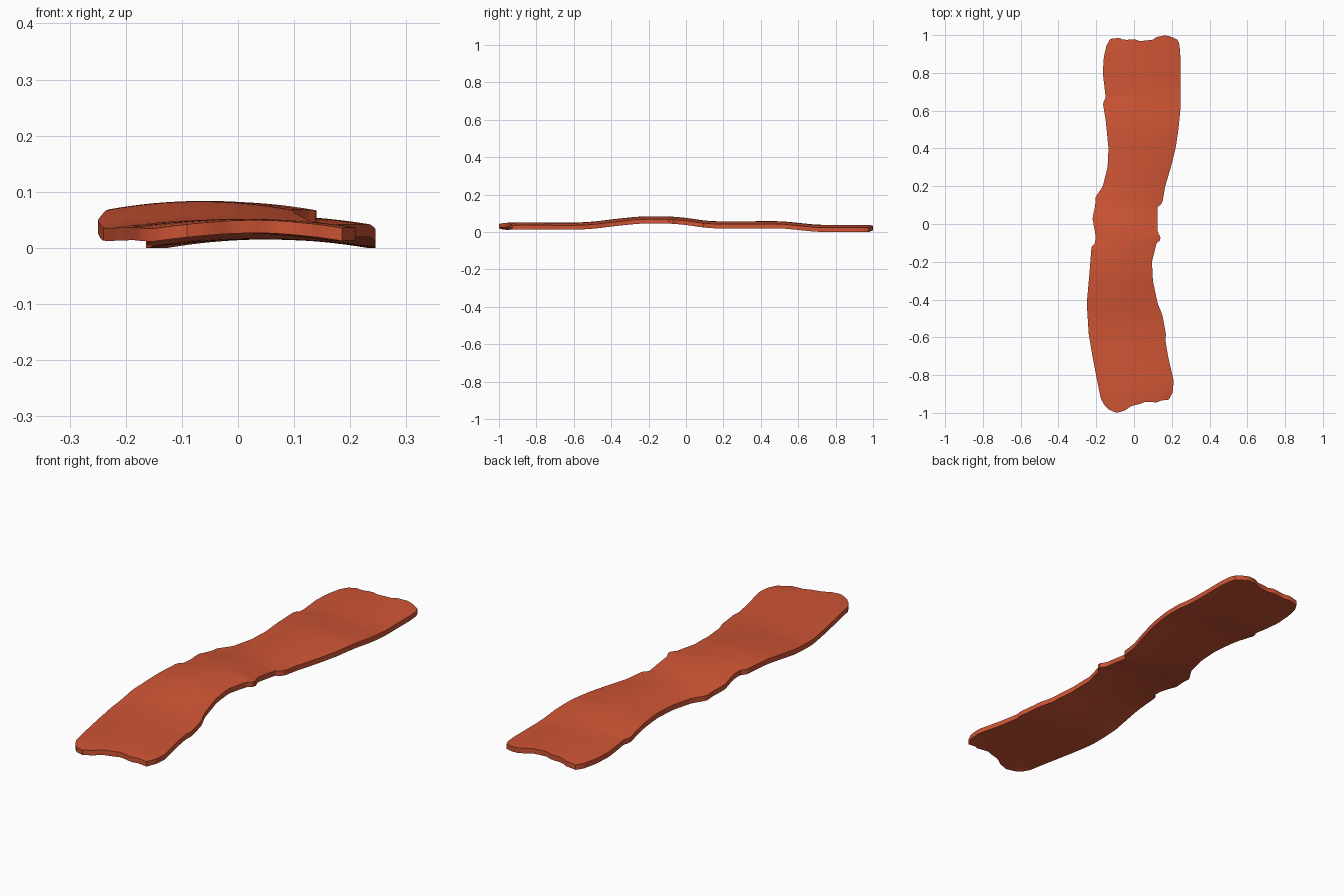
import bpy
import bmesh
from mathutils import Vector

default_cube = bpy.data.objects.get("Cube")
if default_cube:
    bpy.data.objects.remove(default_cube, do_unlink=True)

ROWS, COLUMNS = 120, 16
THICKNESS, CROWN = 0.023, 0.015
FRONT, BACK, END_FADE = -0.95, 0.97, 0.12

# Side outlines, as (y, x)
left_edge = [(-.95, -.155), (-.92, -.175), (-.83, -.195), (-.7, -.22), (-.58, -.24),
             (-.42, -.25), (-.25, -.235), (-.12, -.225), (-.1, -.205), (-.05, -.205),
             (.03, -.22), (.1, -.205), (.14, -.205), (.2, -.165), (.3, -.14), (.4, -.135),
             (.55, -.15), (.64, -.165), (.67, -.15), (.8, -.165), (.88, -.16),
             (.94, -.145), (.97, -.125)]
right_edge = [(-.95, .185), (-.9, .205), (-.83, .21), (-.7, .18), (-.61, .165),
              (-.59, .17), (-.48, .15), (-.42, .125), (-.3, .1), (-.2, .095),
              (-.1, .12), (-.08, .145), (-.04, .125), (.09, .125), (.11, .15),
              (.2, .165), (.3, .195), (.4, .22), (.5, .235), (.6, .245),
              (.9, .245), (.95, .24), (.97, .23)]

# Ragged ends, as (x, y)
front_end = [(-.155, -.96), (-.13, -.985), (-.09, -1), (-.04, -.985), (-.02, -.965),
             (.04, -.95), (.06, -.94), (.12, -.945), (.14, -.935), (.185, -.93)]
back_end = [(-.125, .98), (-.08, .985), (-.05, .973), (0, .98), (.03, .968), (.1, .975),
            (.12, .99), (.17, 1), (.2, .99), (.23, .975)]

# Height of the upper surface along the strip, as (y, z)
wave = [(-1, .047), (-.9, .052), (-.6, .05), (-.5, .054), (-.4, .067), (-.25, .083),
        (-.1, .084), (0, .076), (.1, .06), (.18, .056), (.5, .058), (.58, .051),
        (.7, .038), (1, .038)]


def sample(points, t):
    """Straight-line interpolation through a list of points."""
    if t <= points[0][0]:
        return points[0][1]
    for (a, va), (b, vb) in zip(points, points[1:]):
        if t <= b:
            return va + (vb - va) * (t - a) / (b - a)
    return points[-1][1]


def soft_wave(y):
    """Average nearby heights so the ripples flow smoothly."""
    return sum(sample(wave, y + step * .02) for step in range(-2, 3)) / 5


def surface_point(row, column):
    u = column / COLUMNS
    base = FRONT + (BACK - FRONT) * row / ROWS
    left, right = sample(left_edge, base), sample(right_edge, base)
    x = left + (right - left) * u
    # Pull the last rows out to the ragged end outlines
    near_front = max(0, 1 - (base - FRONT) / END_FADE)
    near_back = max(0, 1 - (BACK - base) / END_FADE)
    y = base + near_front * (sample(front_end, x) - FRONT)
    y += near_back * (sample(back_end, x) - BACK)
    z = soft_wave(y) - CROWN * (2 * u - 1) ** 2
    return Vector((x, y, z))


def material(name, colour):
    mat = bpy.data.materials.new(name)
    mat.use_nodes = True
    mat.diffuse_color = colour
    shader = mat.node_tree.nodes["Principled BSDF"]
    shader.inputs["Base Color"].default_value = colour
    shader.inputs["Roughness"].default_value = 0.8
    return mat


# Wavy strip: a closed slab with an upper and a lower sheet
bm = bmesh.new()
grid = [[bm.verts.new(surface_point(r, c)) for c in range(COLUMNS + 1)]
        for r in range(ROWS + 1)]
for lower, upper in zip(grid, grid[1:]):
    for c in range(COLUMNS):
        bm.faces.new((lower[c], lower[c + 1], upper[c + 1], upper[c]))
extruded = bmesh.ops.extrude_face_region(bm, geom=bm.faces[:], use_keep_orig=True)
for item in extruded["geom"]:
    if isinstance(item, bmesh.types.BMVert):
        item.co.z -= THICKNESS
bmesh.ops.recalc_face_normals(bm, faces=bm.faces[:])

mesh = bpy.data.meshes.new("wavy_strip")
bm.to_mesh(mesh)
bm.free()
strip = bpy.data.objects.new("wavy_strip", mesh)
bpy.context.collection.objects.link(strip)
mesh.materials.append(material("warm red", (.62, .09, .035, 1)))

bpy.ops.object.select_all(action="DESELECT")
strip.select_set(True)
bpy.context.view_layer.objects.active = strip
bpy.ops.object.shade_smooth_by_angle(angle=.6)
